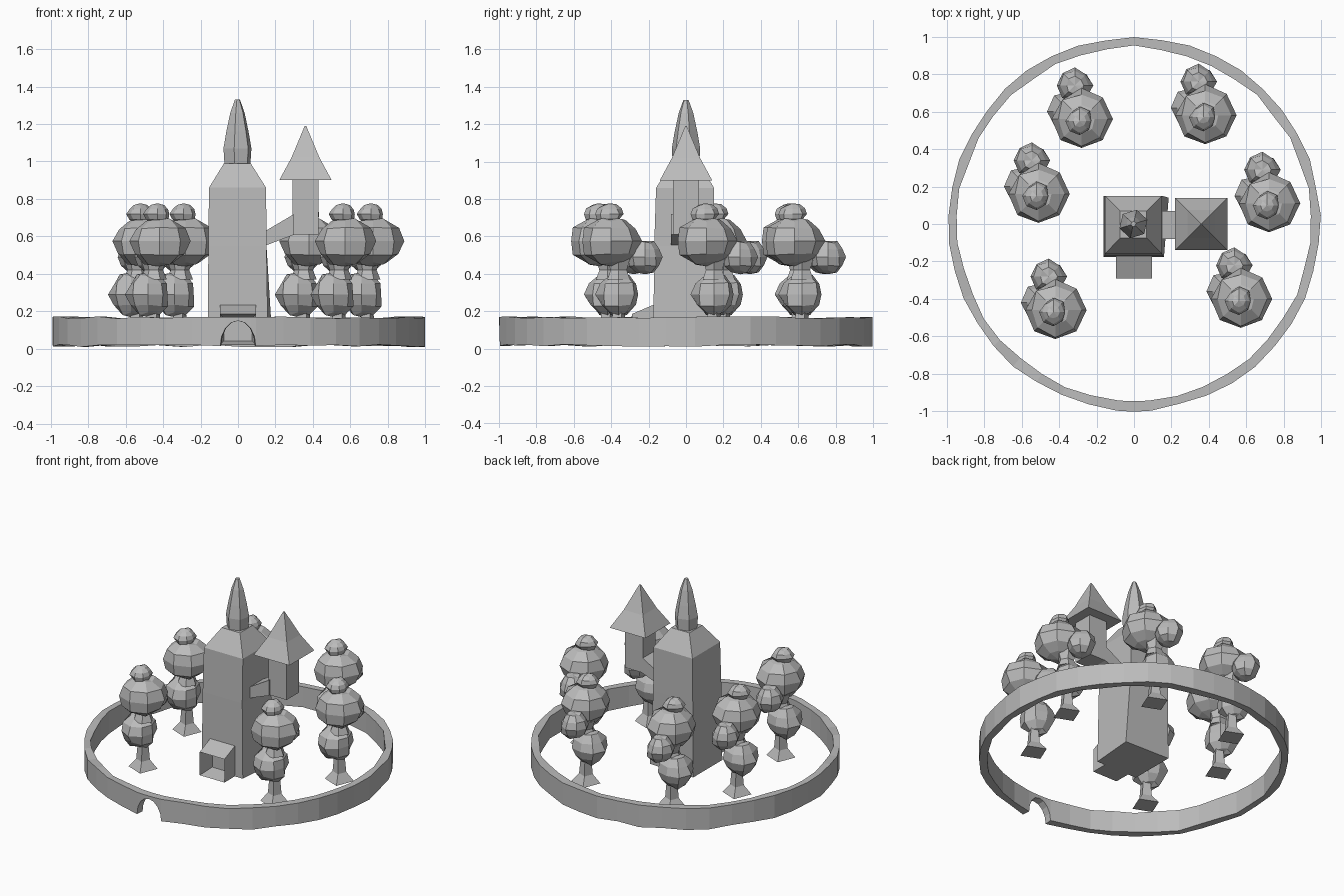
import bpy, bmesh, math, random
from mathutils import Vector

random.seed(4)
if "Cube" in bpy.data.objects:
    bpy.data.objects.remove(bpy.data.objects["Cube"])

stone = bpy.data.materials.new("plain grey")
stone.use_nodes = True
GREY = (0.5, 0.5, 0.5, 1)
stone.diffuse_color = GREY
stone.node_tree.nodes["Principled BSDF"].inputs["Base Color"].default_value = GREY


def finish(name, bm):
    bmesh.ops.recalc_face_normals(bm, faces=bm.faces)
    mesh = bpy.data.meshes.new(name)
    bm.to_mesh(mesh)
    bm.free()
    mesh.materials.append(stone)
    return place(name, mesh)


def place(name, mesh, location=(0, 0, 0)):
    obj = bpy.data.objects.new(name, mesh)
    obj.location = location
    bpy.context.collection.objects.link(obj)
    return obj


def skin(bm, rings, caps=True, closed=False):
    """Bridge rings of points with quads."""
    loops = [[bm.verts.new(p) for p in ring] for ring in rings]
    pairs = list(zip(loops, loops[1:]))
    if closed:
        pairs.append((loops[-1], loops[0]))
    for a, b in pairs:
        for i in range(len(a)):
            j = (i + 1) % len(a)
            bm.faces.new((a[i], a[j], b[j], b[i]))
    if caps and not closed:
        bm.faces.new(loops[0])
        bm.faces.new(loops[-1])


def rect(x0, x1, y0, y1, z):
    return [(x0, y0, z), (x1, y0, z), (x1, y1, z), (x0, y1, z)]


def polygon(x, y, r, z, sides, turn=0.0):
    angles = [turn + math.tau * i / sides for i in range(sides)]
    return [(x + r * math.cos(a), y + r * math.sin(a), z) for a in angles]


# Ring wall with an arched gap at the front
ARCH, BASE, STEPS, SEGS = 0.095, 0.015, 8, 40
sections = []
for i in range(STEPS + 1):
    t = math.pi * i / STEPS
    sections.append((-ARCH * math.cos(t), BASE + 0.135 * math.sin(t), 0))
for i in range(1, SEGS):
    sections.append((ARCH + (math.tau - 2 * ARCH) * i / SEGS, BASE, 1))
wall = []
for angle, low, rough in sections:
    d = Vector((math.sin(angle), -math.cos(angle), 0))
    outer = 1 - rough * random.uniform(0, 0.012)
    inner = 0.945 + rough * random.uniform(-0.008, 0.008)
    low += rough * random.uniform(-0.005, 0.008)
    top = 0.17 + rough * random.uniform(-0.008, 0.004)
    up = Vector((0, 0, 1))
    wall.append([d * outer + up * low, d * outer + up * top,
                 d * inner + up * top, d * inner + up * low])
bm = bmesh.new()
skin(bm, wall, closed=True)
finish("ring_wall", bm)

# Main tower with one flared lower corner and a hipped shoulder
bm = bmesh.new()
foot = rect(-0.162, 0.16, -0.175, 0.15, 0.02)
foot[2] = (0.185, 0.14, 0.02)
skin(bm, [foot,
          rect(-0.158, 0.152, -0.17, 0.15, 0.55),
          rect(-0.155, 0.15, -0.16, 0.15, 0.86),
          rect(-0.075, 0.068, -0.075, 0.07, 0.99)])
finish("main_tower", bm)

# Bulging spire
bm = bmesh.new()
spire = [(0.072, 0.98), (0.078, 1.07), (0.062, 1.16), (0.04, 1.26), (0.014, 1.33)]
skin(bm, [polygon(-0.003, 0, r, z, 6, 0.3) for r, z in spire])
finish("main_spire", bm)

# Entrance porch with sloping top and recessed doorway
bm = bmesh.new()
skin(bm, [[(-0.097, y, 0.02), (0.097, y, 0.02), (0.097, y, z), (-0.097, y, z)]
          for y, z in ((-0.29, 0.185), (-0.15, 0.245))])
bm.faces.ensure_lookup_table()
bmesh.ops.recalc_face_normals(bm, faces=bm.faces)
door = min(bm.faces, key=lambda f: f.calc_center_median().y)
bmesh.ops.inset_individual(bm, faces=[door], thickness=0.03)
bmesh.ops.translate(bm, vec=(0, 0.11, 0), verts=door.verts)
finish("entrance_porch", bm)

# Side turret, its sloping bracket and flared roof
TX = 0.36
bm = bmesh.new()
skin(bm, [rect(TX - 0.07, TX + 0.07, -0.07, 0.07, z) for z in (0.61, 0.91)])
finish("side_turret", bm)

bm = bmesh.new()
skin(bm, [[(x, -0.08, low), (x, 0.07, low), (x, 0.07, high), (x, -0.08, high)]
          for x, low, high in ((0.13, 0.545, 0.62), (0.3, 0.61, 0.72))])
finish("turret_bracket", bm)

bm = bmesh.new()
skin(bm, [rect(TX - h, TX + h, -h, h, z)
          for h, z in ((0.14, 0.9), (0.075, 1.02), (0.004, 1.19))])
finish("turret_roof", bm)


# Trees: one lumpy mesh of stacked crowns on a flared trunk, placed six times
def crown(bm, centre, radius, height):
    made = bmesh.ops.create_uvsphere(bm, u_segments=8, v_segments=6, radius=1)
    for v in made["verts"]:
        lump = random.uniform(0.9, 1.1)
        v.co = Vector(centre) + Vector((v.co.x * radius, v.co.y * radius,
                                        v.co.z * height)) * lump


bm = bmesh.new()
skin(bm, [polygon(-0.03, 0.05, r, z, 4, 0.4)
          for r, z in ((0.095, 0.03), (0.045, 0.09), (0.035, 0.2))])
skin(bm, [polygon(-0.03, 0.05, r, z, 6)
          for r, z in ((0.07, 0.37), (0.05, 0.42), (0.07, 0.48))])
crown(bm, (-0.06, 0.05, 0.29), 0.115, 0.118)
crown(bm, (0.0, 0.01, 0.575), 0.155, 0.135)
crown(bm, (-0.035, 0.19, 0.49), 0.09, 0.09)
crown(bm, (-0.01, 0.0, 0.72), 0.07, 0.055)
first = finish("tree_1", bm)
spots = [(-0.28, 0.55), (0.38, 0.57), (-0.51, 0.15),
         (0.72, 0.1), (-0.42, -0.47), (0.57, -0.41)]
first.location = (*spots[0], 0)
for n, spot in enumerate(spots[1:], 2):
    place(f"tree_{n}", first.data, (*spot, 0))
